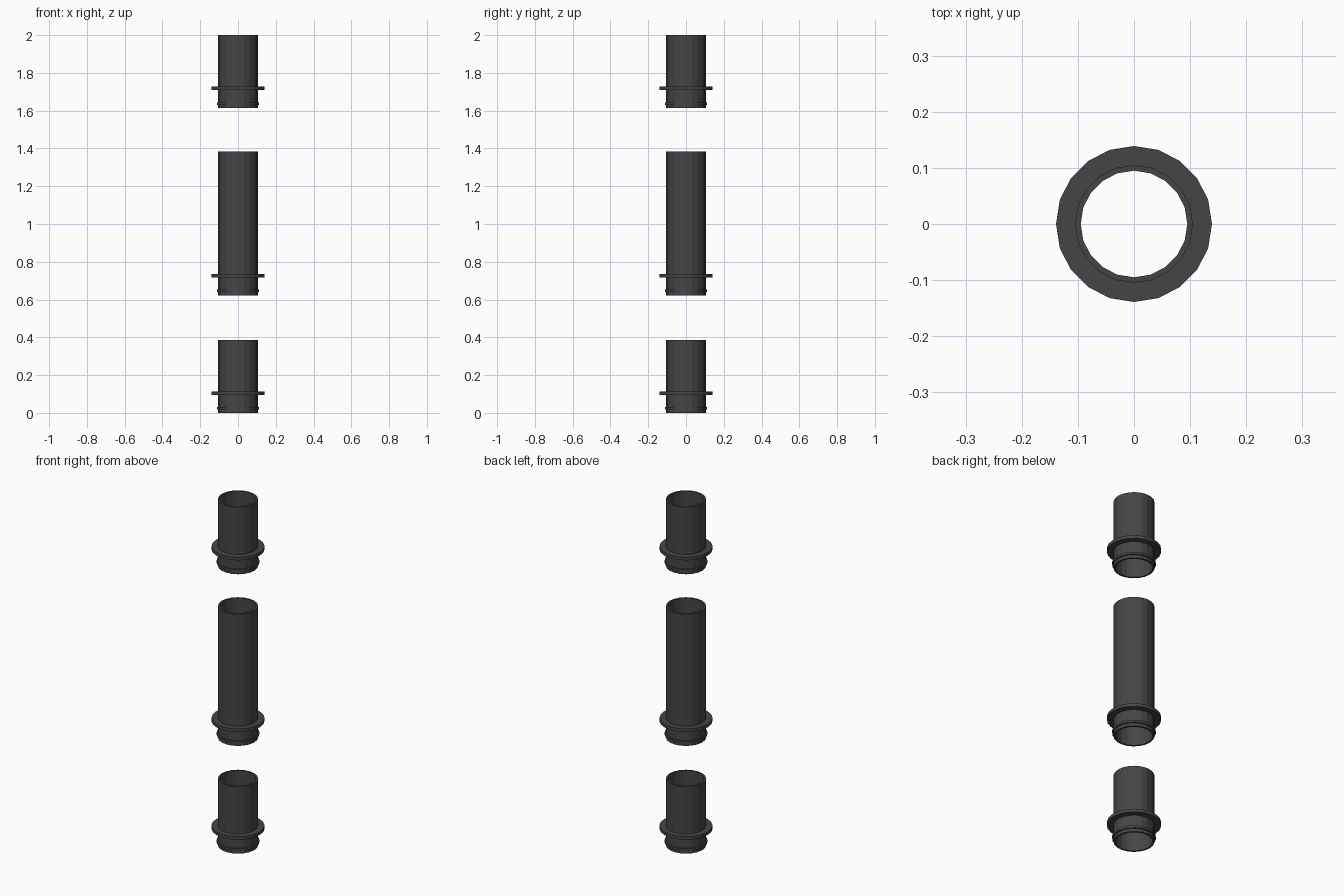
import bpy, bmesh, math

if "Cube" in bpy.data.objects:
    bpy.data.objects.remove(bpy.data.objects["Cube"])

SIDES = 20
R_IN, R_OUT, R_LIP, R_FLANGE = 0.095, 0.105, 0.112, 0.139

mat = bpy.data.materials.new("dark_grey")
mat.diffuse_color = (0.06, 0.06, 0.06, 1)
mat.use_nodes = True
mat.node_tree.nodes["Principled BSDF"].inputs["Base Color"].default_value = mat.diffuse_color


def lathe(name, profile, z):
    """Revolve a closed (radius, height) profile around the z axis."""
    bm = bmesh.new()
    rings = []
    for i in range(SIDES):
        a = 2 * math.pi * i / SIDES
        rings.append([bm.verts.new((r * math.cos(a), r * math.sin(a), h + z))
                      for r, h in profile])
    n = len(profile)
    for i in range(SIDES):
        a, b = rings[i], rings[(i + 1) % SIDES]
        for j in range(n):
            k = (j + 1) % n
            bm.faces.new((a[j], b[j], b[k], a[k]))
    bmesh.ops.recalc_face_normals(bm, faces=bm.faces)
    mesh = bpy.data.meshes.new(name)
    bm.to_mesh(mesh)
    bm.free()
    mesh.materials.append(mat)
    obj = bpy.data.objects.new(name, mesh)
    bpy.context.collection.objects.link(obj)


def sleeve(name, z, length):
    # open tube with a thin snap lip near the foot and a wide stop flange
    lathe(name, [
        (R_IN, 0), (R_OUT, 0),
        (R_OUT, 0.018), (R_LIP, 0.018), (R_LIP, 0.031), (R_OUT, 0.031),
        (R_OUT, 0.096), (R_FLANGE, 0.096), (R_FLANGE, 0.114), (R_OUT, 0.114),
        (R_OUT, length), (R_IN, length)], z)


# two short sleeves around one long sleeve
sleeve("lower_sleeve", 0.0, 0.387)
sleeve("middle_sleeve", 0.622, 0.761)
sleeve("upper_sleeve", 1.613, 0.387)
